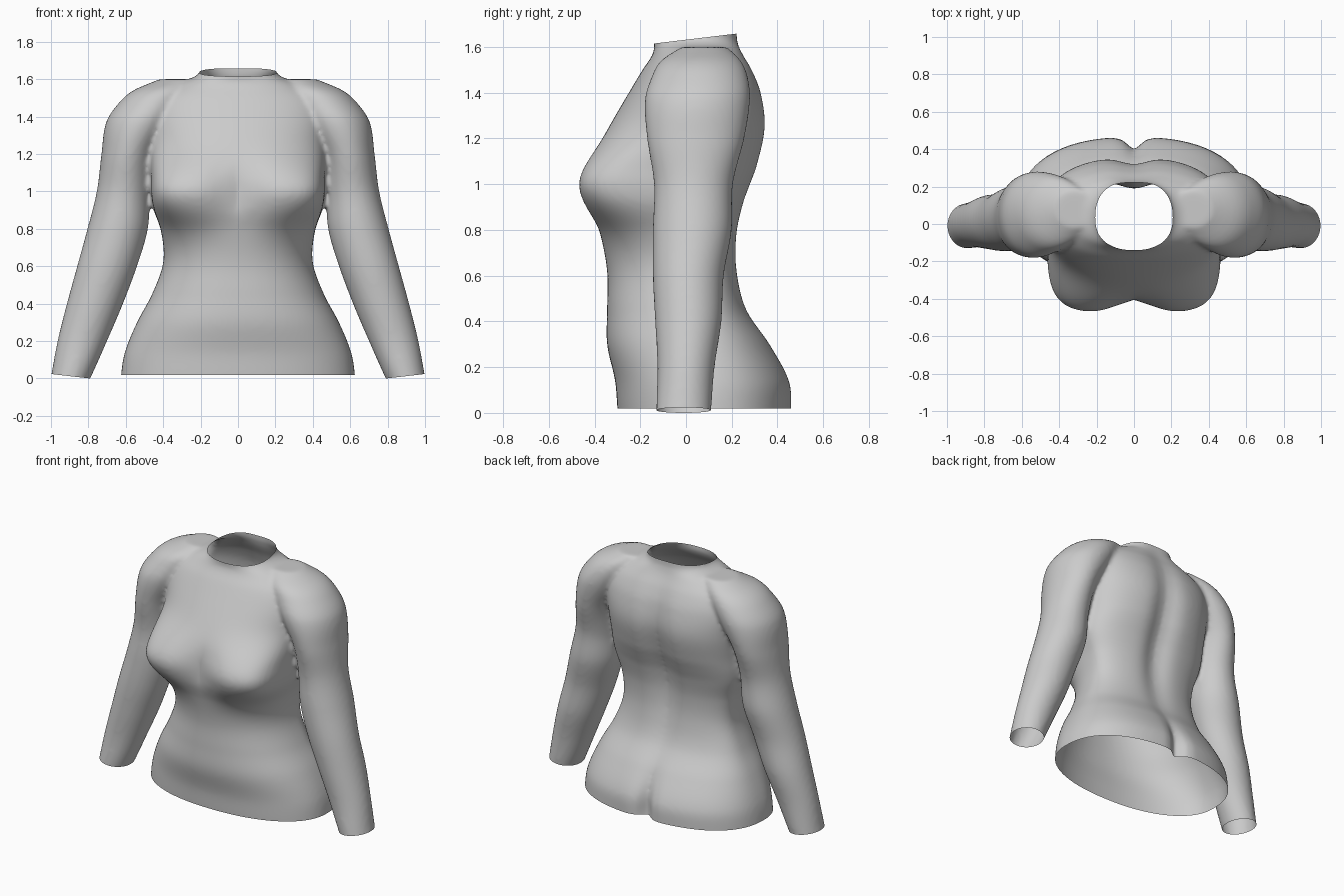
import bpy
import bmesh
from math import sin, cos, pi, exp
from mathutils import Vector

default = bpy.data.objects.get("Cube")
if default:
    bpy.data.objects.remove(default, do_unlink=True)

SEGMENTS = 96
STEPS = 8

# Torso outline by height: z, half width, front y, back y
TORSO = [
    (-.1, .63, -.29, .46), (.02, .625, -.30, .465), (.14, .605, -.31, .455),
    (.3, .54, -.345, .37), (.45, .46, -.345, .27), (.62, .4, -.345, .23),
    (.78, .41, -.38, .23), (.92, .455, -.455, .26), (1, .465, -.475, .29),
    (1.08, .465, -.45, .32), (1.25, .48, -.34, .355), (1.4, .49, -.25, .335),
    (1.5, .45, -.19, .295), (1.57, .34, -.145, .255), (1.62, .22, -.14, .235),
    (1.66, .2, -.15, .23), (1.75, .2, -.15, .23),
]

# Left sleeve outline by height: z, inner x, outer x, front y, back y
SLEEVE = [
    (-.1, .84, 1.02, -.13, .1), (.01, .785, 1, -.13, .11), (.2, .7, .965, -.125, .125),
    (.4, .615, .915, -.135, .155), (.6, .54, .86, -.145, .165), (.8, .482, .805, -.145, .2),
    (1, .47, .755, -.14, .205), (1.2, .44, .73, -.17, .255), (1.37, .34, .705, -.18, .28),
    (1.47, .28, .64, -.15, .27), (1.54, .24, .56, -.11, .24), (1.6, .2, .42, -.02, .18),
]


def bump(value, centre, width):
    return exp(-((value - centre) / width) ** 2)


def smooth_rows(rows):
    """Refine a table of sections with a cubic through every row."""
    def slope(i, k):
        a, b = rows[max(i - 1, 0)], rows[min(i + 1, len(rows) - 1)]
        return (b[k] - a[k]) / (b[0] - a[0])

    for i in range(len(rows) - 1):
        a, b = rows[i], rows[i + 1]
        gap = b[0] - a[0]
        for step in range(STEPS):
            t = step / STEPS
            row = [a[0] + gap * t]
            for k in range(1, len(a)):
                row.append(a[k] * (1 + 2 * t) * (1 - t) ** 2
                           + slope(i, k) * gap * t * (1 - t) ** 2
                           + b[k] * t * t * (3 - 2 * t)
                           + slope(i + 1, k) * gap * t * t * (t - 1))
            yield row
    yield list(rows[-1])


def power(value, exponent):
    return abs(value) ** exponent * (1 if value >= 0 else -1)


def torso_ring(row):
    z, half, front, back = row
    middle = .05
    points = []
    for i in range(SEGMENTS):
        angle = 2 * pi * i / SEGMENTS
        c, s = cos(angle), sin(angle)
        # The chest is squarer in front than the rest of the body
        n = 2.2 + (2.6 * bump(z, 1, .16) if s < 0 else .2)
        x = half * power(c, 2 / n)
        reach = back - middle if s > 0 else middle - front
        y = middle + reach * power(s, 2 / n)
        if s < 0:
            y += .07 * bump(x, 0, .13) * bump(z, 1, .14)
        else:
            y -= .05 * bump(x, 0, .09) * bump(z, 1, .5)
            y -= .07 * bump(x, 0, .05) * bump(z, .05, .2)
        points.append(Vector((x, y, z)))
    return points


def sleeve_ring(row, side):
    z, inner, outer, front, back = row
    points = []
    for i in range(SEGMENTS):
        angle = 2 * pi * i / SEGMENTS
        x = (inner + outer) / 2 + (outer - inner) / 2 * cos(angle)
        y = (front + back) / 2 + (back - front) / 2 * sin(angle)
        points.append(Vector((side * x, y, z)))
    return points


def loft(bm, rings):
    """Skin a closed solid through the rings."""
    loops = [[bm.verts.new(p) for p in ring] for ring in rings]
    for low, high in zip(loops, loops[1:]):
        for i in range(SEGMENTS):
            j = (i + 1) % SEGMENTS
            bm.faces.new((low[i], low[j], high[j], high[i]))
    bm.faces.new(loops[0][::-1])
    bm.faces.new(loops[-1])


def trim(bm, test, point, normal):
    """Cut away everything behind a plane among the faces chosen by test."""
    faces = [f for f in bm.faces if test(f.calc_center_median())]
    edges = {e for f in faces for e in f.edges}
    verts = {v for f in faces for v in f.verts}
    bmesh.ops.bisect_plane(bm, geom=list(verts) + list(edges) + faces, dist=1e-5,
                           plane_co=point, plane_no=normal, clear_inner=True)


# Solid body and sleeves, fused into one skin
bm = bmesh.new()
loft(bm, [torso_ring(r) for r in smooth_rows(TORSO)])
for side in (1, -1):
    loft(bm, [sleeve_ring(r, side) for r in smooth_rows(SLEEVE)])
bmesh.ops.recalc_face_normals(bm, faces=bm.faces)
mesh = bpy.data.meshes.new("shirt")
bm.to_mesh(mesh)
bm.free()
shirt = bpy.data.objects.new("long_sleeved_shirt", mesh)
bpy.context.collection.objects.link(shirt)

fuse = shirt.modifiers.new("fuse", 'REMESH')
fuse.mode = 'VOXEL'
fuse.voxel_size = .014
relax = shirt.modifiers.new("relax", 'SMOOTH')
relax.iterations = 8
graph = bpy.context.evaluated_depsgraph_get()
fused = bpy.data.meshes.new_from_object(shirt.evaluated_get(graph))
shirt.modifiers.clear()
shirt.data = fused

# Open the hem, the cuffs and the neck
bm = bmesh.new()
bm.from_mesh(fused)
trim(bm, lambda c: abs(c.x) < .7, (0, 0, .02), (0, 0, 1))
for side in (1, -1):
    trim(bm, lambda c: c.x * side > .7, (side * .79, 0, 0), (-side * .115, 0, 1))
trim(bm, lambda c: c.z > 1.5, (0, 0, 1.632), (0, .12, -1))
for face in bm.faces:
    face.smooth = True
bm.to_mesh(fused)
bm.free()

# Plain grey cloth
cloth = bpy.data.materials.new("grey_cloth")
cloth.use_nodes = True
cloth.diffuse_color = (.6, .6, .6, 1)
cloth.node_tree.nodes["Principled BSDF"].inputs["Base Color"].default_value = (.6, .6, .6, 1)
fused.materials.clear()
fused.materials.append(cloth)
